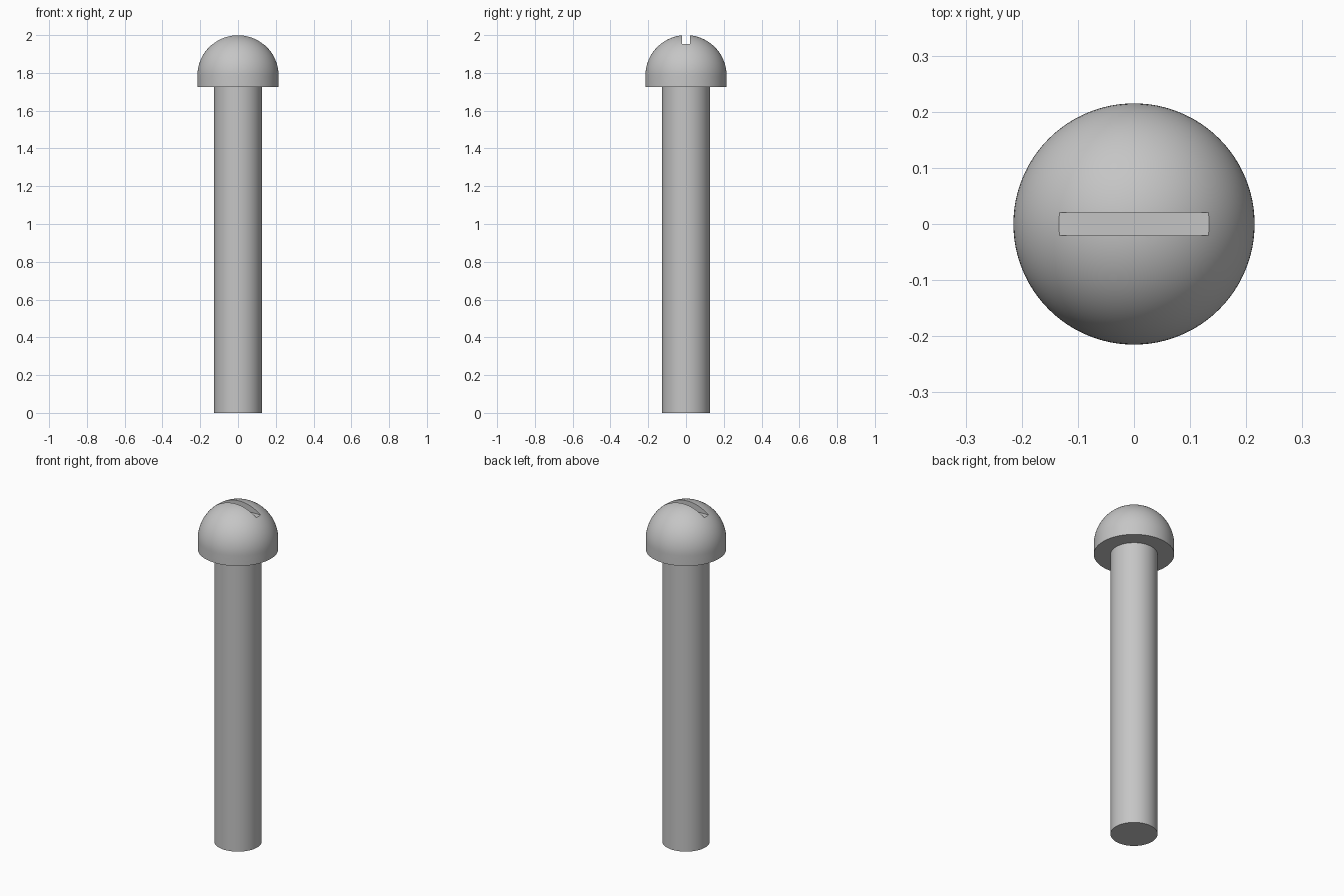
import bpy, bmesh
from math import sin, cos, pi, radians

SEGMENTS = 96
HEAD_R, SHAFT_R = 0.215, 0.126
HEAD_BASE = 1.725
DOME_Z = 2.0 - HEAD_R
SLOT_HALF, SLOT_FLOOR = 0.0205, 1.953

cube = bpy.data.objects.get("Cube")
if cube:
    bpy.data.objects.remove(cube, do_unlink=True)

# Plain grey metal
grey = bpy.data.materials.new("grey_metal")
grey.use_nodes = True
grey.diffuse_color = (0.56, 0.56, 0.56, 1)
grey.node_tree.nodes["Principled BSDF"].inputs["Base Color"].default_value = grey.diffuse_color


def add_object(name, bm):
    bmesh.ops.recalc_face_normals(bm, faces=bm.faces)
    mesh = bpy.data.meshes.new(name)
    bm.to_mesh(mesh)
    bm.free()
    mesh.materials.append(grey)
    obj = bpy.data.objects.new(name, mesh)
    bpy.context.collection.objects.link(obj)
    return obj


def lathe(name, profile):
    """Spin a (radius, height) profile round the z axis."""
    bm = bmesh.new()
    verts = [bm.verts.new((r, 0, z)) for r, z in profile]
    edges = [bm.edges.new(pair) for pair in zip(verts, verts[1:])]
    bmesh.ops.spin(bm, geom=verts + edges, cent=(0, 0, 0), axis=(0, 0, 1),
                   angle=2 * pi, steps=SEGMENTS, use_merge=True)
    bmesh.ops.remove_doubles(bm, verts=bm.verts, dist=1e-5)
    return add_object(name, bm)


def smooth(obj):
    bpy.ops.object.select_all(action="DESELECT")
    obj.select_set(True)
    bpy.context.view_layer.objects.active = obj
    bpy.ops.object.shade_smooth_by_angle(angle=radians(30))


# Shaft, seated slightly into the head
shaft = lathe("shaft", [(0, 0), (SHAFT_R, 0), (SHAFT_R, HEAD_BASE + 0.02), (0, HEAD_BASE + 0.02)])

# Domed head with a short straight rim
steps = 24
dome = [(HEAD_R * cos(a), DOME_Z + HEAD_R * sin(a))
        for a in (i * pi / 2 / steps for i in range(steps))]
head = lathe("domed_head", [(0, HEAD_BASE), (HEAD_R, HEAD_BASE)] + dome + [(0, 2.0)])

# Straight driver slot cut across the top
bm = bmesh.new()
bmesh.ops.create_cube(bm, size=1)
bmesh.ops.scale(bm, vec=(1, 2 * SLOT_HALF, 0.2), verts=bm.verts)
bmesh.ops.translate(bm, vec=(0, 0, SLOT_FLOOR + 0.1), verts=bm.verts)
cutter = add_object("slot_cutter", bm)
cutter.hide_render = True

cut = head.modifiers.new("slot", "BOOLEAN")
cut.operation = "DIFFERENCE"
cut.solver = "EXACT"
cut.object = cutter
bpy.context.view_layer.objects.active = head
bpy.ops.object.modifier_apply(modifier=cut.name)
bpy.data.objects.remove(cutter, do_unlink=True)

for part in (shaft, head):
    smooth(part)
